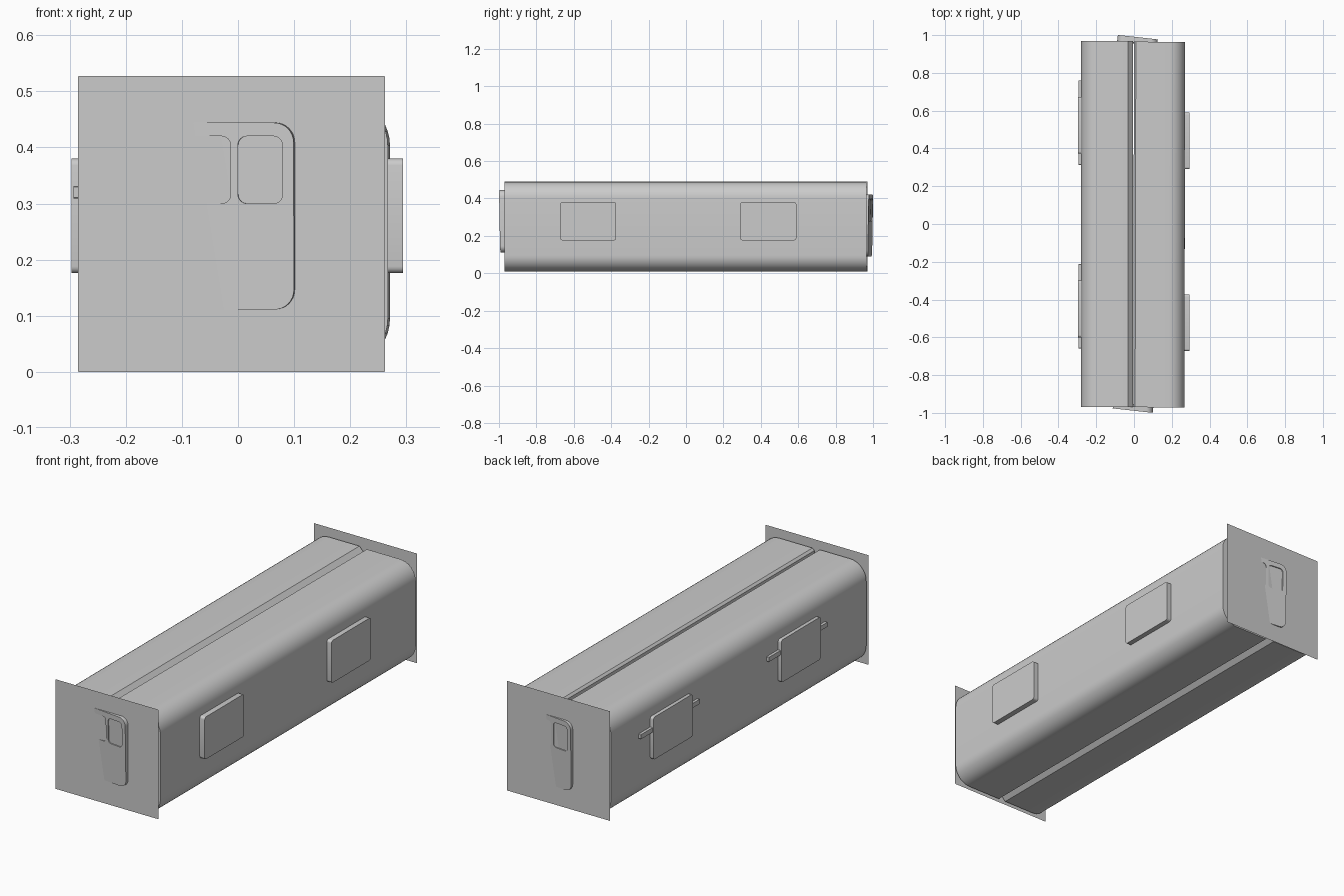
import bpy, bmesh, math
from math import pi

cube = bpy.data.objects.get("Cube")
if cube:
    bpy.data.objects.remove(cube, do_unlink=True)

grey = bpy.data.materials.new("plain grey")
grey.use_nodes = True
colour = (0.6, 0.6, 0.6, 1)
grey.diffuse_color = colour
grey.node_tree.nodes["Principled BSDF"].inputs["Base Color"].default_value = colour


def outline(x0, x1, z0, z1, radii, steps):
    """Rectangle outline in XZ; each corner has its own radius and step count."""
    pts = []
    corners = [(x0, z0, 1, 1), (x1, z0, -1, 1), (x1, z1, -1, -1), (x0, z1, 1, -1)]
    for i, (x, z, sx, sz) in enumerate(corners):
        r, n = radii[i], steps[i]
        for k in range(n + 1):
            a = pi + (i + k / n) * pi / 2
            pts.append((x + sx * r + r * math.cos(a), z + sz * r + r * math.sin(a)))
    return pts


def rounded(w, h, r, n=6):
    return outline(-w / 2, w / 2, -h / 2, h / 2, [r] * 4, [n] * 4)


def prism(name, pts, depth, loc=(0, 0, 0), rot=(0, 0, 0), smooth=True):
    """Extrude an XZ outline from y = 0 to y = depth; zero depth gives one face."""
    bm = bmesh.new()
    face = bm.faces.new([bm.verts.new((x, 0, z)) for x, z in pts])
    if depth:
        ext = bmesh.ops.extrude_face_region(bm, geom=[face])
        verts = [g for g in ext["geom"] if isinstance(g, bmesh.types.BMVert)]
        bmesh.ops.translate(bm, verts=verts, vec=(0, depth, 0))
        bmesh.ops.recalc_face_normals(bm, faces=bm.faces)
    mesh = bpy.data.meshes.new(name)
    bm.to_mesh(mesh)
    bm.free()
    mesh.materials.append(grey)
    obj = bpy.data.objects.new(name, mesh)
    bpy.context.collection.objects.link(obj)
    obj.location, obj.rotation_euler = loc, rot
    if smooth and depth:
        activate(obj)
        bpy.ops.object.shade_smooth_by_angle(angle=math.radians(35))
    return obj


def activate(obj):
    bpy.ops.object.select_all(action="DESELECT")
    obj.select_set(True)
    bpy.context.view_layer.objects.active = obj


# Two long body halves: rounded outside corners, chamfered along the middle
R = 0.085
prism("body_half_right", outline(-0.28, -0.005, 0.01, 0.49,
      [R, 0.028, 0.028, R], [10, 1, 1, 10]), 1.94, (0, -0.97, 0))
half = prism("body_half_left", outline(-0.002, 0.269, 0.01, 0.488,
             [0.01, R, R, 0.01], [1, 10, 10, 1]), 1.935, (-0.002, -0.97, 0))
half.rotation_euler.z = -0.002

# Thin end sheets
for name, y in (("front_end_sheet", -0.98), ("back_end_sheet", 0.985)):
    prism(name, outline(-0.285, 0.262, 0, 0.527, [0.001] * 4, [1] * 4), 0, (0, y, 0))


# End doors, slightly askew, each with two recessed windows
def door(name, loc, turn):
    obj = prism(name, rounded(0.213, 0.333, 0.035, 8), 0.03, smooth=False)
    for wx in (-0.0465, 0.0465):
        cutter = prism("window_cutter", rounded(0.08, 0.12, 0.016), 0.025,
                       (wx, -0.02, 0.0825), smooth=False)
        cutter.hide_render = True
        activate(obj)
        mod = obj.modifiers.new("window", "BOOLEAN")
        mod.object, mod.operation, mod.solver = cutter, "DIFFERENCE", "EXACT"
        bpy.ops.object.modifier_apply(modifier=mod.name)
        bpy.data.objects.remove(cutter, do_unlink=True)
    activate(obj)
    bpy.ops.object.shade_smooth_by_angle(angle=math.radians(35))
    obj.location = loc
    obj.rotation_euler = (0.018, 0, turn - 0.11)


door("front_door", (-0.0065, -0.985, 0.2775), 0)
door("back_door", (0.02, 0.986, 0.255), pi)

# Side panels: plain on the left, with a bar behind on the right
panel = rounded(0.3, 0.204, 0.012, 4)
for i, y in enumerate((-0.523, 0.44)):
    prism(f"left_panel_{i + 1}", panel, 0.04, (0.294, y, 0.278), (0, 0, pi / 2))
for i, y in enumerate((-0.45, 0.522)):
    prism(f"right_panel_{i + 1}", panel, 0.03, (-0.297, y, 0.278), (0, 0, -pi / 2))
    prism(f"right_bar_{i + 1}", rounded(0.447, 0.022, 0.002, 1), 0.02,
          (-0.293, y + 0.015, 0.32), (0, 0, -pi / 2), smooth=False)
